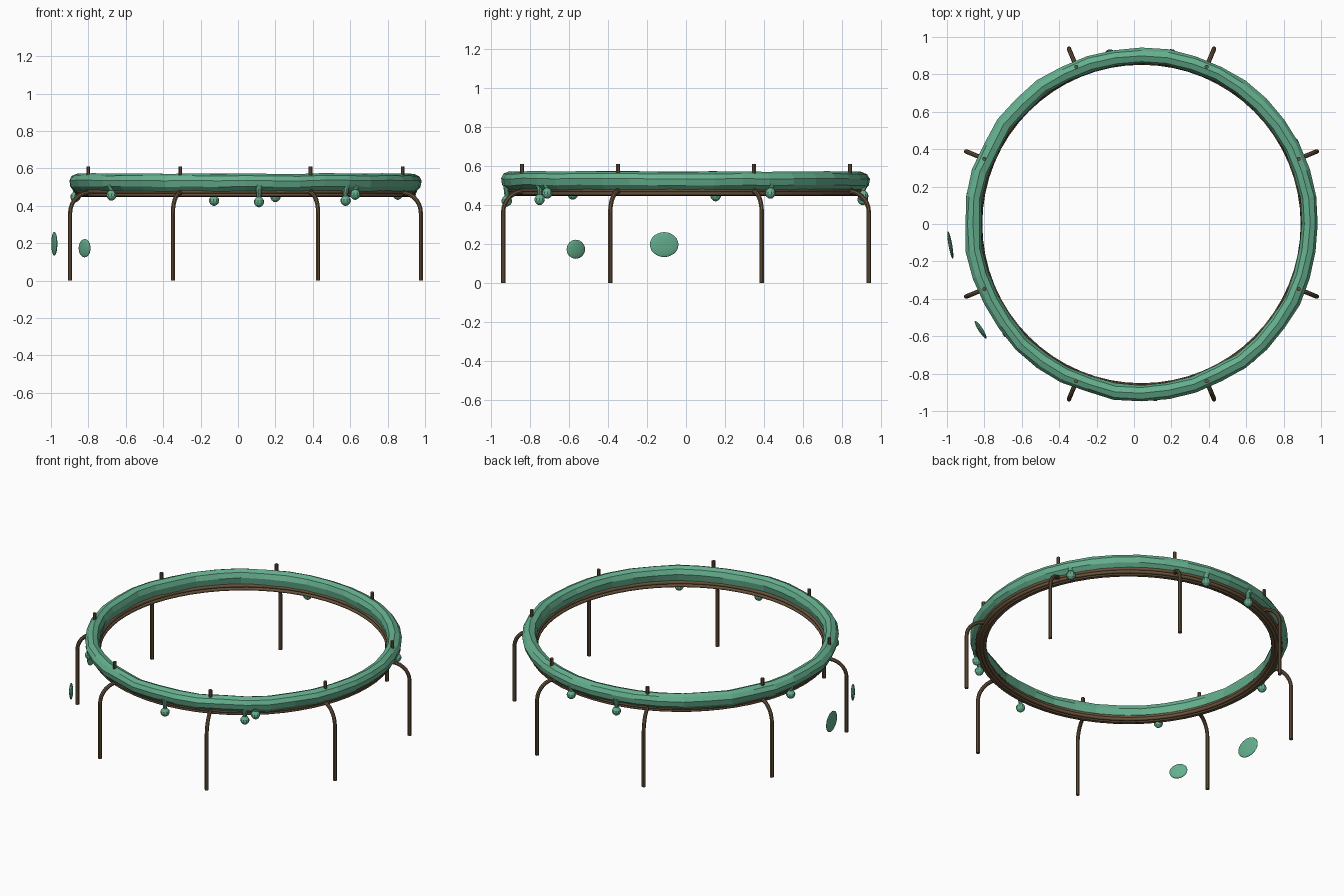
import bpy, bmesh, math, random
from mathutils import Vector, Matrix

cube = bpy.data.objects.get("Cube")
if cube:
    bpy.data.objects.remove(cube)
random.seed(4)
CX = 0.04  # ring centre


def material(name, rgb):
    m = bpy.data.materials.new(name)
    m.use_nodes = True
    m.diffuse_color = (*rgb, 1)
    m.node_tree.nodes["Principled BSDF"].inputs["Base Color"].default_value = (*rgb, 1)
    return m


GREEN = material("slime green", (0.13, 0.43, 0.27))
BROWN = material("dark wood", (0.14, 0.088, 0.045))


def finish(name, bm, mat, smooth=False):
    bmesh.ops.recalc_face_normals(bm, faces=bm.faces)
    me = bpy.data.meshes.new(name)
    bm.to_mesh(me)
    bm.free()
    me.materials.append(mat)
    ob = bpy.data.objects.new(name, me)
    bpy.context.collection.objects.link(ob)
    for p in me.polygons:
        p.use_smooth = smooth
    return ob


def polar(r, a, z):
    return Vector((CX + r * math.cos(a), r * math.sin(a), z))


def ring(name, profile, segments, mat, wobble=0.0, smooth=False):
    """Revolve a closed (radius, height) profile about the ring centre."""
    bm = bmesh.new()
    loops = []
    for i in range(segments):
        a = math.tau * i / segments
        dr, dz = random.uniform(-wobble, wobble), random.uniform(-wobble, wobble)
        loops.append([bm.verts.new(polar(
            r + dr + random.uniform(-wobble, wobble) / 2, a, z + dz / 2)) for r, z in profile])
    n = len(profile)
    for i in range(segments):
        p, q = loops[i], loops[(i + 1) % segments]
        for j in range(n):
            k = (j + 1) % n
            bm.faces.new((p[j], q[j], q[k], p[k]))
    return finish(name, bm, mat, smooth)


def tube(name, path, radii, mat, sides=8):
    """Sweep a circle along a path, with one radius per point."""
    bm = bmesh.new()
    loops = []
    for i, p in enumerate(path):
        t = (path[min(i + 1, len(path) - 1)] - path[max(i - 1, 0)]).normalized()
        side = Vector((-(p.y), p.x - CX, 0)).normalized()
        up = t.cross(side)
        loops.append([bm.verts.new(p + radii[i] * (side * math.cos(math.tau * k / sides)
                      + up * math.sin(math.tau * k / sides))) for k in range(sides)])
    for a, b in zip(loops, loops[1:]):
        for k in range(sides):
            m = (k + 1) % sides
            bm.faces.new((a[k], a[m], b[m], b[k]))
    bm.faces.new(loops[0])
    bm.faces.new(loops[-1])
    return finish(name, bm, mat)


# Slimy rim, slightly uneven
rim = [(0.915, 0.478), (0.94, 0.502), (0.947, 0.535), (0.932, 0.56), (0.903, 0.572),
       (0.872, 0.56), (0.859, 0.53), (0.868, 0.482)]
ring("slime_rim", rim, 40, GREEN, wobble=0.005)

# Bundle of thin wooden hoops beneath the rim
for i, (r, z) in enumerate([(0.862, 0.46), (0.881, 0.457), (0.9, 0.46),
                            (0.868, 0.478), (0.906, 0.476)]):
    hoop = [(r + 0.011 * math.cos(math.tau * k / 8), z + 0.011 * math.sin(math.tau * k / 8))
            for k in range(8)]
    ring(f"wood_hoop_{i + 1}", hoop, 64, BROWN, smooth=True)

# Bent legs and short pegs, every 45 degrees
BEND = 0.11
for i in range(8):
    a = math.radians(22.5 + 45 * i)
    path = [polar(1.015, a, z) for z in (0, 0.18)]
    for k in range(8):
        t = math.pi / 2 * k / 7
        path.append(polar(1.015 - BEND * (1 - math.cos(t)), a, 0.36 + BEND * math.sin(t)))
    path.append(polar(0.87, a, 0.472))
    tube(f"leg_{i + 1}", path, [0.012] * len(path), BROWN)
    tube(f"peg_{i + 1}", [polar(0.91, a, 0.47), polar(0.91, a, 0.61)], [0.011] * 2, BROWN)

# Drips hanging off the rim: angle in degrees, ball height
drips = [(-85.5, 0.42), (-54.5, 0.427), (-50.5, 0.46), (28, 0.46),
         (80, 0.447), (100.5, 0.427), (170.5, 0.447), (-141, 0.455)]
for i, (deg, z) in enumerate(drips):
    a = math.radians(deg)
    steps = [(0.51, 0.024), (0.49, 0.017), (z + 0.026, 0.012), (z + 0.02, 0.019), (z + 0.01, 0.026),
             (z - 0.003, 0.028), (z - 0.016, 0.022), (z - 0.025, 0.011), (z - 0.028, 0.003)]
    steps.sort(reverse=True)
    tube(f"drip_{i + 1}", [polar(0.922, a, h) for h, _ in steps], [r for _, r in steps], GREEN, 10)

# Two flat floating pads beside the ring
for name, at, size, turn in (
        ("large_pad", (-0.982, -0.112, 0.197), (0.01, 0.075, 0.064), 10),
        ("small_pad", (-0.82, -0.565, 0.173), (0.012, 0.056, 0.049), 33)):
    bm = bmesh.new()
    bmesh.ops.create_icosphere(bm, subdivisions=3, radius=1)
    bm.transform(Matrix.Translation(at) @ Matrix.Rotation(math.radians(turn), 4, "Z")
                 @ Matrix.Diagonal((*size, 1)))
    finish(name, bm, GREEN)
